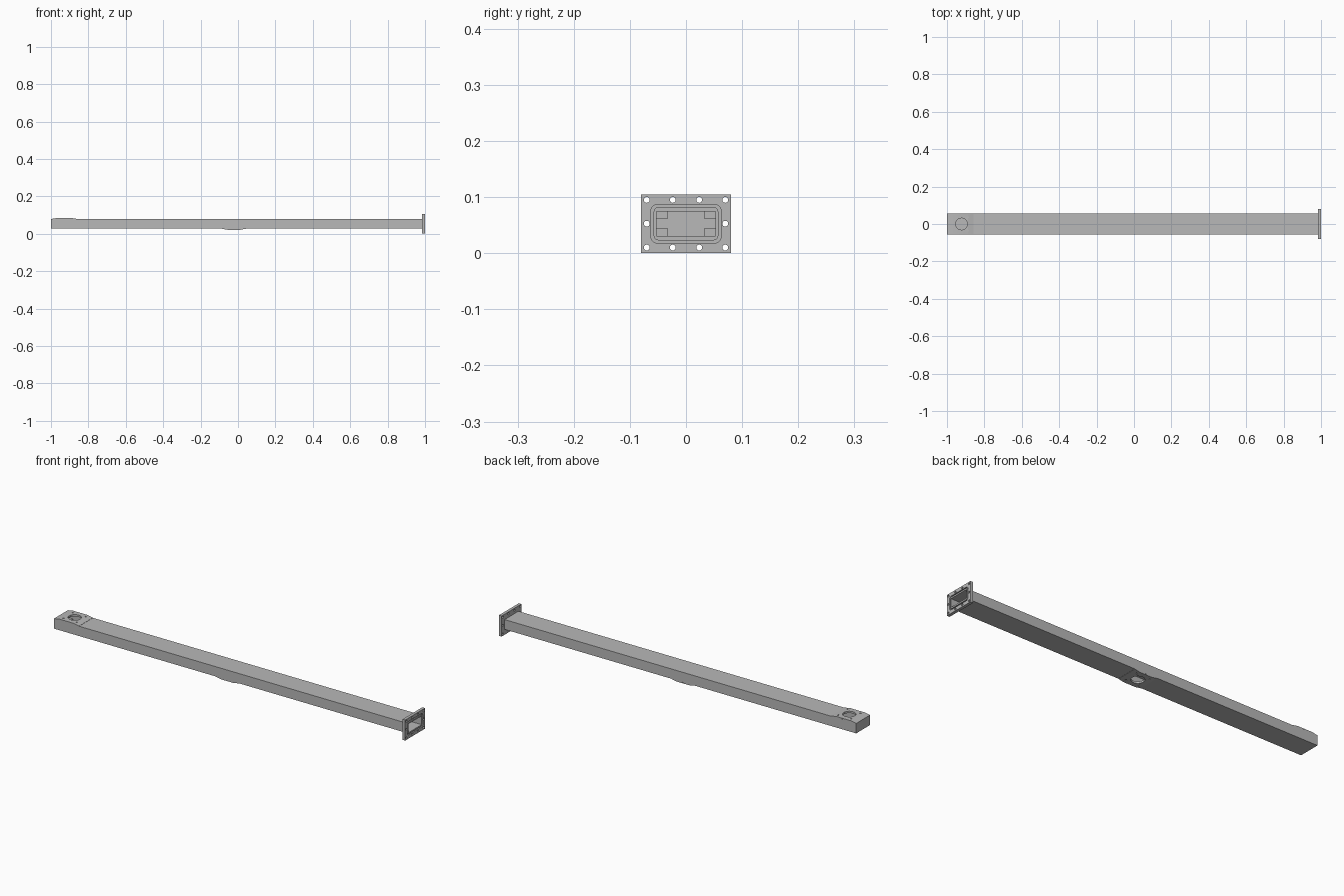
import bpy, bmesh, math
from mathutils import Vector

cube = bpy.data.objects.get("Cube")
if cube:
    bpy.data.objects.remove(cube, do_unlink=True)

metal = bpy.data.materials.new("grey_metal")
metal.use_nodes = True
GREY = (0.48, 0.48, 0.48, 1)
metal.diffuse_color = GREY
metal.node_tree.nodes["Principled BSDF"].inputs["Base Color"].default_value = GREY

MID = 0.0525                 # height of the tube axis
HALF_W, HALF_H = 0.056, 0.025
WALL = 0.003
IN_W, IN_H = HALF_W - WALL, HALF_H - WALL
FLANGE_X = 0.985


def prism(name, points, axis, start, end):
    """Extrude a 2D outline along an axis (0 = x, 1 = y, 2 = z)."""
    def place(p):
        co = list(p)
        co.insert(axis, start)
        return co
    bm = bmesh.new()
    face = bm.faces.new([bm.verts.new(place(p)) for p in points])
    step = Vector((0, 0, 0))
    step[axis] = end - start
    new = bmesh.ops.extrude_face_region(bm, geom=[face])["geom"]
    bmesh.ops.translate(bm, vec=step, verts=[v for v in new if isinstance(v, bmesh.types.BMVert)])
    bmesh.ops.recalc_face_normals(bm, faces=bm.faces)
    mesh = bpy.data.meshes.new(name)
    bm.to_mesh(mesh)
    bm.free()
    mesh.materials.append(metal)
    obj = bpy.data.objects.new(name, mesh)
    bpy.context.collection.objects.link(obj)
    return obj


def rect(cu, cv, hu, hv):
    return [(cu - hu, cv - hv), (cu + hu, cv - hv), (cu + hu, cv + hv), (cu - hu, cv + hv)]


def circle(cu, cv, r, n=32):
    return [(cu + r * math.cos(2 * math.pi * i / n), cv + r * math.sin(2 * math.pi * i / n))
            for i in range(n)]


def rounded(hu, hv, r, n=6):
    corners = [(1, 1), (-1, 1), (-1, -1), (1, -1)]
    return [(su * (hu - r) + r * math.cos(math.pi / 2 * (q + i / n)),
             MID + sv * (hv - r) + r * math.sin(math.pi / 2 * (q + i / n)))
            for q, (su, sv) in enumerate(corners) for i in range(n + 1)]


def cut(obj, *cutters):
    """Subtract cutters from a part and discard them."""
    for cutter in cutters:
        cutter.hide_render = True
        mod = obj.modifiers.new("cut", "BOOLEAN")
        mod.operation, mod.solver, mod.object = "DIFFERENCE", "EXACT", cutter
        bpy.context.view_layer.objects.active = obj
        bpy.ops.object.modifier_apply(modifier=mod.name)
        bpy.data.objects.remove(cutter, do_unlink=True)


def smooth(obj):
    bpy.ops.object.select_all(action="DESELECT")
    obj.select_set(True)
    bpy.context.view_layer.objects.active = obj
    bpy.ops.object.shade_smooth_by_angle(angle=math.radians(30))


# Hollow rectangular tube, closed at the far end
tube = prism("tube", rect(0, MID, HALF_W, HALF_H), 0, -1, FLANGE_X + 0.005)
cut(tube, prism("bore", rect(0, MID, IN_W, IN_H), 0, -0.994, 1.1))

# Stepped corner blocks inside the closed end
for sy in (-1, 1):
    for sz, side in ((-1, "lower"), (1, "upper")):
        prism(f"{side}_corner_block", rect(sy * 0.043, MID + sz * 0.0157, 0.0105, 0.0068),
              0, -0.995, -0.97)

# Raised pads with a window and screw holes: one on top, one underneath
for name, px, sign, half in (("top_pad", -0.929, 1, 0.071), ("bottom_pad", -0.022, -1, 0.064)):
    base, face = MID + sign * (HALF_H - 0.001), MID + sign * 0.0315
    edge = MID + sign * (HALF_H + 0.001)
    outline = [(px - half, base), (px + half, base), (px + half, edge),
               (px + half - 0.03, face), (px - half + 0.03, face), (px - half, edge)]
    pad = prism(name, outline, 1, -HALF_W, HALF_W)
    hx = px + 0.007 if sign > 0 else px
    low, high = sorted((MID + sign * 0.015, MID + sign * 0.05))
    for part in (tube, pad):
        cut(part, prism("window_cutter", circle(hx, 0, 0.031, 48), 2, low, high))
    screw_low, screw_high = sorted((MID + sign * 0.027, MID + sign * 0.05))
    for sx in (-1, 1):
        for sy in (-1, 1):
            cut(pad, prism("screw_cutter", circle(hx + sx * 0.037, sy * 0.037, 0.004, 16),
                           2, screw_low, screw_high))
    cut(pad, prism("side_cutter", circle(hx, MID + sign * 0.028, 0.0025, 12), 1, 0.045, 0.07))
    smooth(pad)
smooth(tube)

# Bolted end flange with opening and seal groove
flange = prism("flange", rect(0, MID, 0.08, MID), 0, FLANGE_X, 1)
cut(flange, prism("opening_cutter", rect(0, MID, IN_W, IN_H), 0, 0.9, 1.1))
groove = prism("groove_cutter", rounded(0.0625, 0.0345, 0.012), 0, 0.994, 1.02)
cut(groove, prism("groove_core", rounded(0.0575, 0.0295, 0.008), 0, 0.99, 1.03))
cut(flange, groove)
bolts = [(y, MID + s * 0.0425) for y in (-0.07, -0.0235, 0.0235, 0.07) for s in (-1, 1)]
bolts += [(-0.07, MID), (0.07, MID)]
for y, z in bolts:
    cut(flange, prism("bolt_cutter", circle(y, z, 0.0052, 24), 0, 0.9, 1.1))
smooth(flange)
